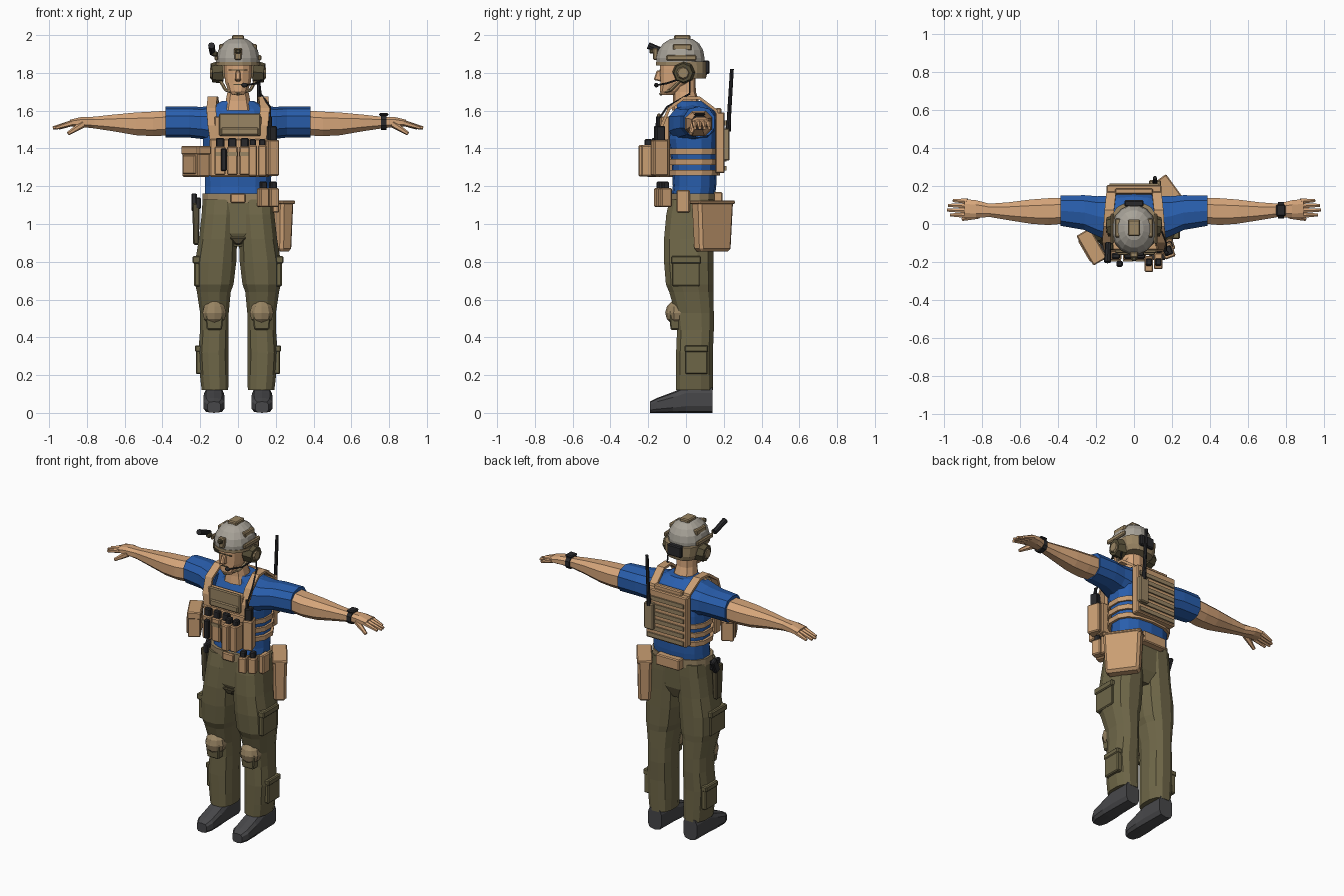
import bpy, bmesh
from math import cos, sin, pi, copysign, radians
from mathutils import Matrix, Vector, Euler

old = bpy.data.objects.get("Cube")
if old:
    bpy.data.objects.remove(old, do_unlink=True)


def material(name, *srgb):
    m = bpy.data.materials.new(name)
    color = [((c + .055) / 1.055) ** 2.4 for c in srgb] + [1]
    m.diffuse_color = color
    m.use_nodes = True
    m.node_tree.nodes["Principled BSDF"].inputs["Base Color"].default_value = color
    return m


skin = material("skin", .84, .65, .48)
blue = material("shirt blue", .16, .37, .68)
olive = material("trouser olive", .43, .4, .28)
tan = material("gear tan", .79, .62, .45)
khaki = material("webbing khaki", .6, .52, .39)
gray = material("helmet gray", .66, .64, .6)
dark = material("dark olive", .34, .31, .22)
charcoal = material("boot charcoal", .28, .28, .29)
black = material("black", .16, .16, .17)


def finish(name, bm, mat, mirror=False, bevel=0, thick=0):
    bmesh.ops.recalc_face_normals(bm, faces=bm.faces)
    mesh = bpy.data.meshes.new(name)
    bm.to_mesh(mesh)
    bm.free()
    mesh.materials.append(mat)
    obj = bpy.data.objects.new(name, mesh)
    bpy.context.collection.objects.link(obj)
    if thick:
        mod = obj.modifiers.new("thickness", 'SOLIDIFY')
        mod.thickness, mod.offset = thick, 0
    if bevel:
        mod = obj.modifiers.new("bevel", 'BEVEL')
        mod.width, mod.segments = bevel, 1
    if mirror:
        obj.modifiers.new("mirror", 'MIRROR')
    return obj


def loft(name, mat, rings, axis="z", sides=10, power=.8, mirror=False):
    """Rings hold the place on the axis, the two centres and the two radii."""
    bm = bmesh.new()
    loops = []
    for t, cu, cv, ru, rv in rings:
        loop = []
        for i in range(sides):
            a = 2 * pi * (i + .5) / sides
            u = cu + ru * copysign(abs(cos(a)) ** power, cos(a))
            v = cv + rv * copysign(abs(sin(a)) ** power, sin(a))
            loop.append(bm.verts.new({"z": (u, v, t), "x": (t, u, v), "y": (u, t, v)}[axis]))
        loops.append(loop)
    for lower, upper in zip(loops, loops[1:]):
        for i in range(sides):
            j = (i + 1) % sides
            bm.faces.new((lower[i], lower[j], upper[j], upper[i]))
    bm.faces.new(loops[0])
    bm.faces.new(loops[-1])
    return finish(name, bm, mat, mirror)


def box(name, mat, loc, size, turn=0, tilt=0, bottom=1, mirror=False, bevel=.006):
    bm = bmesh.new()
    bmesh.ops.create_cube(bm, size=1)
    for v in bm.verts:
        if v.co.z < 0:
            v.co.x *= bottom
            v.co.y *= bottom
    place = Matrix.LocRotScale(Vector(loc), Euler((radians(tilt), 0, radians(turn))), Vector(size))
    bm.transform(place)
    return finish(name, bm, mat, mirror, bevel)


def tube(name, mat, a, b, r1, r2, sides=8, mirror=False):
    bm = bmesh.new()
    a, b = Vector(a), Vector(b)
    turn = (b - a).to_track_quat('Z', 'Y').to_matrix().to_4x4()
    bmesh.ops.create_cone(bm, cap_ends=True, segments=sides, radius1=r1, radius2=r2,
                          depth=(b - a).length, matrix=Matrix.Translation((a + b) / 2) @ turn)
    return finish(name, bm, mat, mirror)


def ball(name, mat, loc, size, mirror=False):
    bm = bmesh.new()
    bmesh.ops.create_uvsphere(bm, u_segments=10, v_segments=6, radius=1,
                              matrix=Matrix.LocRotScale(Vector(loc), None, Vector(size)))
    return finish(name, bm, mat, mirror)


def ribbon(name, mat, points, width, mirror=False):
    bm = bmesh.new()
    rows = [[bm.verts.new((x + s * width / 2, y, z)) for s in (-1, 1)] for x, y, z in points]
    for p, q in zip(rows, rows[1:]):
        bm.faces.new((p[0], p[1], q[1], q[0]))
    return finish(name, bm, mat, mirror, thick=.016)


def wire(name, mat, points, radius, mirror=False):
    for i, (a, b) in enumerate(zip(points, points[1:])):
        tube(f"{name}_{i}", mat, a, b, radius, radius, 6, mirror)


# Boots and trousers
loft("boot", charcoal, [(-.19, .127, .03, .035, .03), (-.15, .127, .04, .056, .04),
     (-.07, .127, .055, .058, .055), (0, .127, .07, .054, .07), (.14, .127, .07, .05, .07)],
     "y", power=.6, mirror=True)
loft("trouser_leg", olive, [(.12, .122, .045, .072, .1), (.2, .126, .045, .078, .1),
     (.32, .13, .045, .082, .1), (.44, .125, .05, .078, .1), (.53, .125, .045, .078, .105),
     (.64, .128, .028, .092, .12), (.68, .125, .02, .104, .13), (.8, .118, .015, .112, .135),
     (.92, .106, .015, .104, .135), (1.05, .095, .022, .1, .13), (1.13, .09, .03, .1, .12)],
     sides=12, mirror=True)
loft("trouser_seat", olive, [(.88, 0, .02, .06, .09), (.95, 0, .02, .15, .12),
     (1.13, 0, .03, .185, .12)], sides=12)
box("trouser_fly", dark, (0, -.085, .91), (.09, .04, .04), bottom=.3)
box("thigh_pocket", olive, (.212, 0, .75), (.04, .15, .16), mirror=True)
box("thigh_pocket_flap", olive, (.218, 0, .81), (.045, .16, .04), mirror=True)
box("calf_pocket", olive, (.205, .055, .28), (.035, .12, .15), mirror=True)
box("calf_pocket_flap", olive, (.208, .055, .34), (.04, .125, .035), mirror=True)
ball("knee_pad", khaki, (.125, -.045, .53), (.066, .065, .068), True)
box("knee_pad_base", olive, (.125, -.05, .49), (.1, .08, .1), bottom=.8, mirror=True)

# Shirt
loft("shirt_body", blue, [(1.12, 0, .035, .18, .115), (1.2, 0, .045, .178, .115),
     (1.32, 0, .045, .182, .12), (1.45, 0, .04, .19, .138), (1.55, 0, .045, .19, .13),
     (1.61, 0, .045, .16, .1), (1.65, 0, .025, .09, .075)], sides=14)
loft("shirt_sleeve", blue, [(.12, .03, 1.53, .125, .1), (.19, .04, 1.535, .11, .085),
     (.26, .06, 1.54, .095, .082), (.385, .07, 1.54, .083, .082)], "x", mirror=True)

# Arms, hands and watch
loft("forearm", skin, [(.36, .07, 1.535, .072, .07), (.45, .065, 1.53, .075, .069),
     (.54, .065, 1.53, .068, .064), (.66, .067, 1.535, .05, .047), (.76, .072, 1.537, .037, .033),
     (.83, .078, 1.54, .05, .028), (.89, .082, 1.535, .052, .018)], "x", sides=8, mirror=True)
for i, length in enumerate((.075, .09, .085, .06)):
    y = .045 + .025 * i
    tube(f"finger_{i}", skin, (.875, y, 1.535), (.89 + length, y + .003, 1.508), .016, .009, 6, True)
tube("thumb", skin, (.82, .045, 1.53), (.9, .025, 1.478), .02, .01, 6, True)
loft("watch_strap", black, [(x, .072, 1.537, .044, .04) for x in (.757, .787)], "x")
box("watch_face", black, (.772, .072, 1.58), (.05, .06, .015))

# Neck and head
loft("neck", skin, [(1.6, 0, 0, .08, .075), (1.65, 0, 0, .068, .068),
     (1.7, 0, -.008, .058, .06), (1.8, 0, -.01, .058, .06)])
loft("head", skin, [(1.682, 0, -.095, .032, .036), (1.705, 0, -.08, .052, .06),
     (1.75, 0, -.05, .07, .088), (1.82, 0, -.04, .076, .1), (1.88, 0, -.04, .076, .1)], sides=12)
box("nose", skin, (0, -.145, 1.785), (.022, .03, .055), tilt=-12, bottom=1.4)
for z, width in ((1.738, .045), (1.815, .1)):
    box("mouth_line" if z < 1.8 else "brow_line", dark, (0, -.137, z), (width, .006, .006), bevel=0)

# Helmet
loft("helmet_shell", gray, [(1.845, 0, -.03, .114, .128), (1.88, 0, -.03, .116, .13),
     (1.92, 0, -.028, .107, .121), (1.955, 0, -.026, .083, .098),
     (1.978, 0, -.024, .05, .062), (1.986, 0, -.022, .02, .025)], sides=16, power=.95)
loft("helmet_back", khaki, [(1.77, 0, .035, .09, .07), (1.8, 0, .035, .105, .078),
     (1.86, 0, .032, .112, .08)], sides=14)
loft("helmet_rim", khaki, [(z, 0, -.03, .118, .132) for z in (1.84, 1.858)], sides=16, power=.95)
box("helmet_rail", khaki, (.115, -.025, 1.88), (.018, .16, .03), mirror=True)
box("helmet_side_patch", khaki, (.085, -.02, 1.935), (.03, .1, .035), mirror=True)
box("helmet_front_mount", khaki, (0, -.162, 1.9), (.045, .03, .065), bottom=.8)
box("front_mount_latch", dark, (0, -.182, 1.915), (.03, .025, .025))
box("helmet_strobe", khaki, (0, -.02, 1.985), (.065, .085, .03))
box("helmet_battery", black, (0, .108, 1.83), (.1, .035, .07))
tube("helmet_light", black, (-.14, -.2, 1.945), (-.135, -.1, 1.905), .018, .016)
box("light_arm", dark, (-.122, -.12, 1.9), (.03, .035, .025))

# Headset, chin strap and microphone
tube("ear_cup", dark, (.085, -.01, 1.805), (.14, -.015, 1.8), .062, .05, 8, True)
tube("ear_cup_cover", khaki, (.138, -.015, 1.8), (.148, -.015, 1.8), .035, .028, 8, True)
wire("chin_strap", khaki, [(.1, -.02, 1.77), (.066, -.08, 1.71), (0, -.135, 1.688)], .009, True)
wire("microphone_boom", black, [(.125, -.04, 1.765), (.1, -.1, 1.745), (.04, -.155, 1.735)], .005)
ball("microphone", black, (.035, -.157, 1.735), (.018, .012, .012))

# Vest: plates, shoulder straps and side bands
box("front_plate", tan, (.01, -.115, 1.35), (.32, .06, .2))
box("chest_plate", tan, (0, -.112, 1.5), (.25, .05, .14))
box("chest_panel", khaki, (.01, -.143, 1.525), (.22, .02, .12))
box("chest_panel_flap", khaki, (.01, -.155, 1.49), (.2, .015, .04))
ribbon("shoulder_strap", tan, [(.12, -.13, 1.42), (.135, -.128, 1.52), (.142, -.09, 1.61),
       (.135, -.01, 1.668), (.13, .07, 1.668), (.12, .16, 1.6), (.11, .185, 1.5)], .05, True)
for i in range(3):
    z = 1.272 + .056 * i
    loft(f"side_band_{i}", tan, [(z - .015, 0, .042, .195, .137), (z + .015, 0, .042, .197, .139)],
         sides=14)
box("back_plate", tan, (0, .18, 1.43), (.29, .05, .32))
box("back_yoke", tan, (0, .172, 1.595), (.2, .03, .04))
for i in range(6):
    box(f"back_webbing_{i}", khaki, (0, .207, 1.295 + .048 * i), (.26, .014, .026), bevel=0)

# Front pouches with magazines
for i in range(3):
    x = -.095 + .065 * i
    box(f"magazine_pouch_{i}", tan, (x, -.165, 1.335), (.058, .05, .15))
    box(f"magazine_{i}", black, (x, -.168, 1.43), (.045, .03, .05))
    box(f"pouch_webbing_{i}", khaki, (x, -.192, 1.37), (.056, .008, .022), bevel=0)
box("small_magazine", black, (-.075, -.21, 1.34), (.032, .03, .12))
for i in range(2):
    x = .078 + .05 * i
    box(f"tall_pouch_{i}", tan, (x, -.21 + .015 * i, 1.335), (.046, .085, .165))
    box(f"tall_pouch_top_{i}", black, (x, -.2, 1.43), (.034, .04, .04))
box("radio_pouch", tan, (.178, -.14, 1.35), (.06, .08, .19), turn=20)
box("radio", black, (.178, -.14, 1.47), (.045, .05, .1), turn=20)
tube("radio_knob", black, (.17, -.15, 1.51), (.17, -.15, 1.57), .011, .009)
wire("radio_cable", black, [(.17, -.14, 1.56), (.17, -.1, 1.62), (.12, .02, 1.69),
     (.11, .02, 1.78)], .005)
box("side_pouch", tan, (-.222, -.12, 1.325), (.075, .17, .15), turn=30)
box("side_pouch_flap", tan, (-.222, -.12, 1.39), (.083, .18, .045), turn=30)
box("side_pouch_front", tan, (-.252, -.138, 1.315), (.025, .13, .1), turn=30)

# Rear radio and antenna
box("rear_radio_pouch", khaki, (.11, .21, 1.42), (.065, .04, .17))
tube("antenna_base", black, (.11, .222, 1.49), (.11, .227, 1.55), .015, .012)
tube("antenna", black, (.11, .226, 1.54), (.11, .243, 1.82), .011, .01)

# Belt and what hangs from it
loft("belt", khaki, [(z, 0, .033, .192, .127) for z in (1.11, 1.162)], sides=14)
box("belt_buckle", tan, (0, -.098, 1.136), (.08, .018, .05))
for i in range(2):
    x, y = .133 + .052 * i, -.135 + .025 * i
    box(f"belt_pouch_{i}", tan, (x, y, 1.14), (.05, .06, .1), turn=20)
    box(f"belt_magazine_{i}", black, (x, y, 1.205), (.035, .035, .04), turn=20)
box("belt_side_pouch", tan, (.2, -.015, 1.12), (.035, .07, .12))
box("belt_rear_pouch", tan, (0, .168, 1.135), (.17, .05, .07))
box("drop_pouch", tan, (.2, .14, .99), (.23, .085, .27), turn=-54, bottom=.88, bevel=.015)
box("drop_pouch_rim", tan, (.2, .14, 1.115), (.236, .092, .02), turn=-54)
box("holster", dark, (-.222, -.005, 1.0), (.04, .07, .22), bottom=.75)
box("holster_hanger", black, (-.21, 0, 1.11), (.03, .08, .06))
box("pistol_grip", black, (-.232, .035, 1.115), (.028, .045, .09), tilt=-25)
